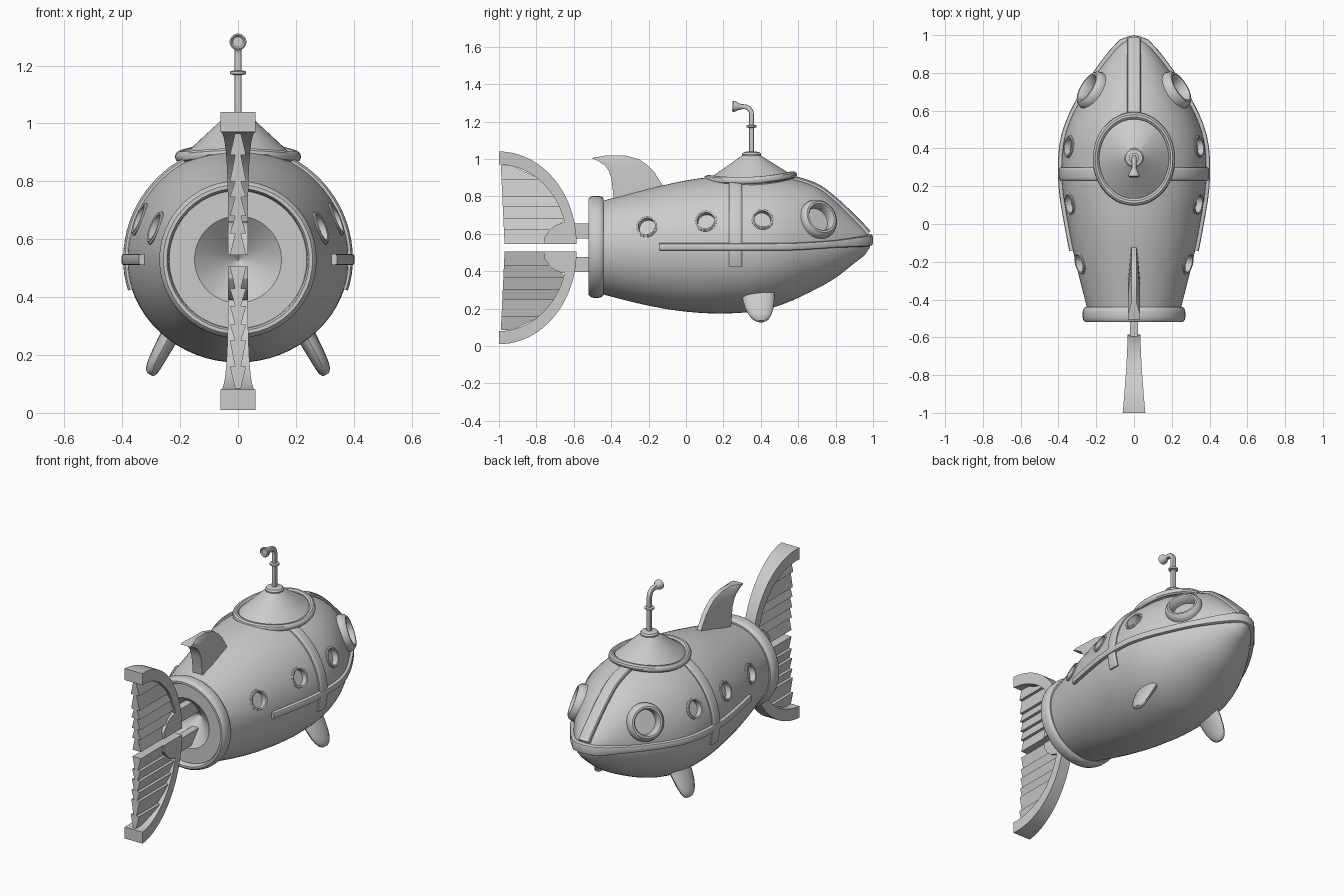
import bpy, bmesh, math
from mathutils import Vector

if "Cube" in bpy.data.objects:
    bpy.data.objects.remove(bpy.data.objects["Cube"])

paint = bpy.data.materials.new("plain grey")
paint.diffuse_color = (0.6, 0.6, 0.6, 1)
paint.use_nodes = True
paint.node_tree.nodes["Principled BSDF"].inputs["Base Color"].default_value = paint.diffuse_color
TAU = 2 * math.pi


def loft(name, parts, wrap=False, angle=35):
    """Skin one or more lists of equal rings into a single closed object."""
    bm = bmesh.new()
    for rings in parts:
        vs = [[bm.verts.new(p) for p in r] for r in rings]
        n, m = len(vs[0]), len(vs)
        for i in range(m if wrap else m - 1):
            a, b = vs[i], vs[(i + 1) % m]
            for j in range(n):
                k = (j + 1) % n
                bm.faces.new((a[j], a[k], b[k], b[j]))
        if not wrap:
            bm.faces.new(vs[0])
            bm.faces.new(vs[-1])
    bmesh.ops.recalc_face_normals(bm, faces=bm.faces)
    me = bpy.data.meshes.new(name)
    bm.to_mesh(me)
    bm.free()
    me.materials.append(paint)
    ob = bpy.data.objects.new(name, me)
    bpy.context.collection.objects.link(ob)
    bpy.ops.object.select_all(action='DESELECT')
    ob.select_set(True)
    bpy.context.view_layer.objects.active = ob
    if angle:
        bpy.ops.object.shade_smooth_by_angle(angle=math.radians(angle))
    return ob


def lathe(origin, axis, profile, n=32):
    """Rings of (distance along axis, radius) around an axis."""
    o, a = Vector(origin), Vector(axis).normalized()
    u = a.orthogonal().normalized()
    v = a.cross(u)
    return [[o + a * h + (u * math.cos(TAU * i / n) + v * math.sin(TAU * i / n)) * r
             for i in range(n)] for h, r in profile]


def sweep(pts, across, hw, ht, n=12):
    """Rounded strip along a path: half width hw(p) along 'across', half thickness ht."""
    pts, ax, rings = [Vector(p) for p in pts], Vector(across), []
    for i, p in enumerate(pts):
        t = pts[min(i + 1, len(pts) - 1)] - pts[max(i - 1, 0)]
        nrm = t.cross(ax).normalized()
        ring = []
        for j in range(n):
            c, s = math.cos(TAU * (j + .5) / n), math.sin(TAU * (j + .5) / n)
            ring.append(p + ax * hw(p) * math.copysign(abs(c) ** .5, c)
                        + nrm * ht * math.copysign(abs(s) ** .5, s))
        rings.append(ring)
    return rings


# Hull stations: y, half width, top z, bottom z
HULL = [(-.5, .235, .765, .295), (-.44, .25, .778, .275), (-.2, .31, .84, .216),
        (0, .35, .885, .184), (.2, .38, .91, .174), (.4, .378, .915, .19),
        (.54, .342, .9, .232), (.7, .26, .85, .307), (.8, .195, .775, .365),
        (.9, .12, .68, .443), (.96, .065, .618, .49), (.985, .028, .588, .53)]


def station(y):
    """Smooth interpolation of the hull stations."""
    i = max(0, min(len(HULL) - 2, sum(s[0] <= y for s in HULL) - 1))
    a, b = HULL[i], HULL[i + 1]
    p, q = HULL[max(i - 1, 0)], HULL[min(i + 2, len(HULL) - 1)]
    h = b[0] - a[0]
    t = (y - a[0]) / h
    out = []
    for k in (1, 2, 3):
        ma = (b[k] - p[k]) / (b[0] - p[0]) * h
        mb = (q[k] - a[k]) / (q[0] - a[0]) * h
        out.append((2*t**3 - 3*t*t + 1) * a[k] + (t**3 - 2*t*t + t) * ma
                   + (3*t*t - 2*t**3) * b[k] + (t**3 - t*t) * mb)
    return out


def hull(y, th):
    w, top, bot = station(y)
    zc = .53 + .035 * max(0, (y - .5) / .5) ** 1.5
    s = math.sin(th)
    return Vector((w * math.cos(th), y, zc + s * ((top - zc) if s > 0 else (zc - bot))))


# Hull with conical recess at the stern
N = 64
recess = [[(r * math.cos(TAU * j / N), y, .53 + r * math.sin(TAU * j / N)) for j in range(N)]
          for y, r in ((-.36, .004), (-.49, .15))]
ys = [-.49 + i * .0295 for i in range(51)]
body = loft("hull", [recess + [[hull(y, TAU * j / N) for j in range(N)] for y in ys]], angle=0)

# Portholes and eyes: y, z, hole radius, rim outer radius, rim height
cuts, rims = [], []
for y, z, r, ro, hgt in ((-.21, .64, .046, .06, .006), (.105, .67, .046, .06, .006),
                         (.41, .68, .046, .06, .006), (.71, .68, .07, .108, .03)):
    zc, top = hull(y, 0).z, station(y)[1]
    th = math.asin((z - zc) / (top - zc))
    p = hull(y, th)
    nrm = (hull(y + .02, th) - hull(y - .02, th)).cross(hull(y, th + .05) - hull(y, th - .05))
    nrm.normalize()
    if nrm.x < 0:
        nrm = -nrm
    for s in (1, -1):
        o, a = (s * p.x, y, p.z), (s * nrm.x, nrm.y, nrm.z)
        cuts.append(lathe(o, a, [(-.03, r), (.08, r)]))
        m = (r + ro) / 2
        rims.append(lathe(o, a, [(-.03, r), (hgt * .6, r), (hgt, r + .008), (hgt, m),
                                 (hgt * .6, ro - .006), (0, ro), (-.03, ro)]))
cutter = loft("porthole_cutter", cuts, angle=0)
cutter.hide_render = True
mod = body.modifiers.new("portholes", 'BOOLEAN')
mod.operation, mod.solver, mod.object = 'DIFFERENCE', 'EXACT', cutter
bpy.context.view_layer.objects.active = body
bpy.ops.object.modifier_apply(modifier=mod.name)
bpy.data.objects.remove(cutter)
body.select_set(True)
bpy.ops.object.shade_smooth_by_angle(angle=math.radians(35))
loft("porthole_rims", rims, wrap=True)

# Stern ring
loft("stern_ring", [lathe((0, 0, .53), (0, 1, 0), [
    (-.44, .235), (-.44, .258), (-.45, .268), (-.465, .272), (-.495, .272), (-.51, .268),
    (-.52, .258), (-.52, .246), (-.51, .24), (-.48, .237)], 48)], wrap=True)

# Side rail around the nose, top ridge, vertical band
side = [hull(-.14 + i * .055, 0) for i in range(21)]
rail = side + [Vector((.03, .973, .566)), Vector((0, .98, .567))]
rail += [Vector((-p.x, p.y, p.z)) for p in rail[-2::-1]]
loft("side_rail", [sweep(rail, (0, 0, 1), lambda p: .02 + .012 * max(0, (p.y - .8) / .2), .02)])
ridge = [hull(.52 + i * .0227, math.pi / 2) for i in range(21)]
loft("nose_ridge", [sweep(ridge, (1, 0, 0), lambda p: .037, .018)])
band = [hull(.265, math.radians(-17 + i * 214 / 48)) for i in range(49)]
loft("hull_band", [sweep(band, (0, 1, 0), lambda p: .035, .014)])


# Conical hatch with a draped rim
def drape(f, k, dz=0):
    s = math.sin(f)
    return Vector((.2 * k * math.cos(f), .345 + .228 * k * s,
                   .885 + .02 * s * s + .01 * s + dz))


angles = [TAU * i / 48 for i in range(48)]
cone = [[drape(f, .97, -.06) for f in angles], [drape(f, .97) for f in angles],
        [(.048 * math.cos(f), .35 + .048 * math.sin(f), 1.02) for f in angles]]
loft("hatch_cone", [cone])
loft("hatch_rim", [[[drape(f, 1 + .09 * math.cos(g), .02 * math.sin(g))
                     for g in [TAU * j / 10 for j in range(10)]] for f in angles]], wrap=True)
loft("hatch_cap", [lathe((0, .35, 0), (0, 0, 1), [
    (1.01, .05), (1.025, .052), (1.035, .045), (1.04, .025)])])

# Periscope: pole, collar, elbow and flared eyepiece
tube = [(0, .35, 1.03), (0, .35, 1.23)]
tube += [(0, .31 + .04 * math.cos(a), 1.24 + .04 * math.sin(a))
         for a in [math.pi / 2 * i / 6 for i in range(7)]] + [(0, .28, 1.282)]
loft("periscope", [sweep(tube, (1, 0, 0), lambda p: .013, .013),
                   lathe((0, .35, 1.175), (0, 0, 1), [(-.008, .015), (-.005, .027),
                                                     (.005, .027), (.008, .015)]),
                   lathe((0, .3, 1.279), (0, -1, .05), [(0, .014), (.02, .019), (.035, .028),
                                                       (.048, .029), (.052, .024), (.045, .018)])])

# Dorsal fin: paired leading and trailing edge points
fin = [(-.10, .82, -.385, .78), (-.17, .93, -.40, .90), (-.21, .97, -.415, .94),
       (-.25, .998, -.435, .967), (-.33, 1.02, -.47, .99), (-.42, 1.02, -.505, 1.005)]
loft("dorsal_fin", [[[(-.014, a, b), (.014, a, b), (.032, (a + 2*c) / 3, (b + 2*d) / 3),
                      (.032, c, d), (-.032, c, d), (-.032, (a + 2*c) / 3, (b + 2*d) / 3)]
                     for a, b, c, d in fin]], angle=30)

# Belly fins: x, z, centre y, half chord, half thickness
blade = [(.21, .31, .385, .088, .034), (.245, .25, .388, .085, .032), (.272, .2, .392, .075, .029),
         (.29, .165, .396, .06, .026), (.299, .145, .399, .045, .022), (.304, .132, .4, .022, .012)]
loft("belly_fins", [[[(s * (x + t * .88 * math.sin(f)), y + c * math.cos(f), z + t * .47 * math.sin(f))
                      for f in [TAU * i / 16 for i in range(16)]] for x, z, y, c, t in blade]
                    for s in (1, -1)])

# Tail: curved rims, hubs, slats and struts, mirrored about the mid height
arcs, hubs, slats, struts = [], [], [], []
hub = [(-.6, .545), (-.76, .545), (-.755, .585), (-.73, .62), (-.7, .645), (-.66, .66), (-.61, .662)]
levels = [.965, .89, .80, .745, .68, .62, .545]
for s in (1, -1):
    def at(x, y, z):
        return (x, y, .525 + s * (z - .525))
    arc = []
    for i in range(25):
        a = math.pi / 2 * i / 24
        c, d = math.cos(a), math.sin(a)
        w = .034 + .026 * (1 - c) ** 1.5
        o, n = (-1 + .415 * c, .545 + .495 * d), (-1 + .365 * c, .545 + .425 * d)
        arc.append([at(-w, *o), at(w, *o), at(w, *n), at(-w, *n)])
    arcs.append(arc)
    hubs.append([[at(x, *p) for p in hub] for x in (-.034, .034)])
    for hi, lo in zip(levels, levels[1:]):
        ends = []
        for z, w in ((hi, .01), (lo, .028)):
            y1 = min(-.72 if z < .66 else 0, -.985 + .365 * math.sqrt(1 - ((z - .545) / .425) ** 2))
            y0 = -.97 - .02 * (z - .545) / .42
            ends.append([at(-w, y0, z), at(w, y0, z), at(w, y1, z), at(-w, y1, z)])
        slats.append(ends)
    struts.append([[at(x, y, z) for x, z in ((-.022, .575), (.022, .575), (.022, .655), (-.022, .655))]
                   for y in (-.66, -.38)])
loft("tail_rims", arcs, angle=30)
loft("tail_hubs", hubs, angle=25)
loft("tail_slats", slats, angle=10)
loft("tail_struts", struts, angle=10)
